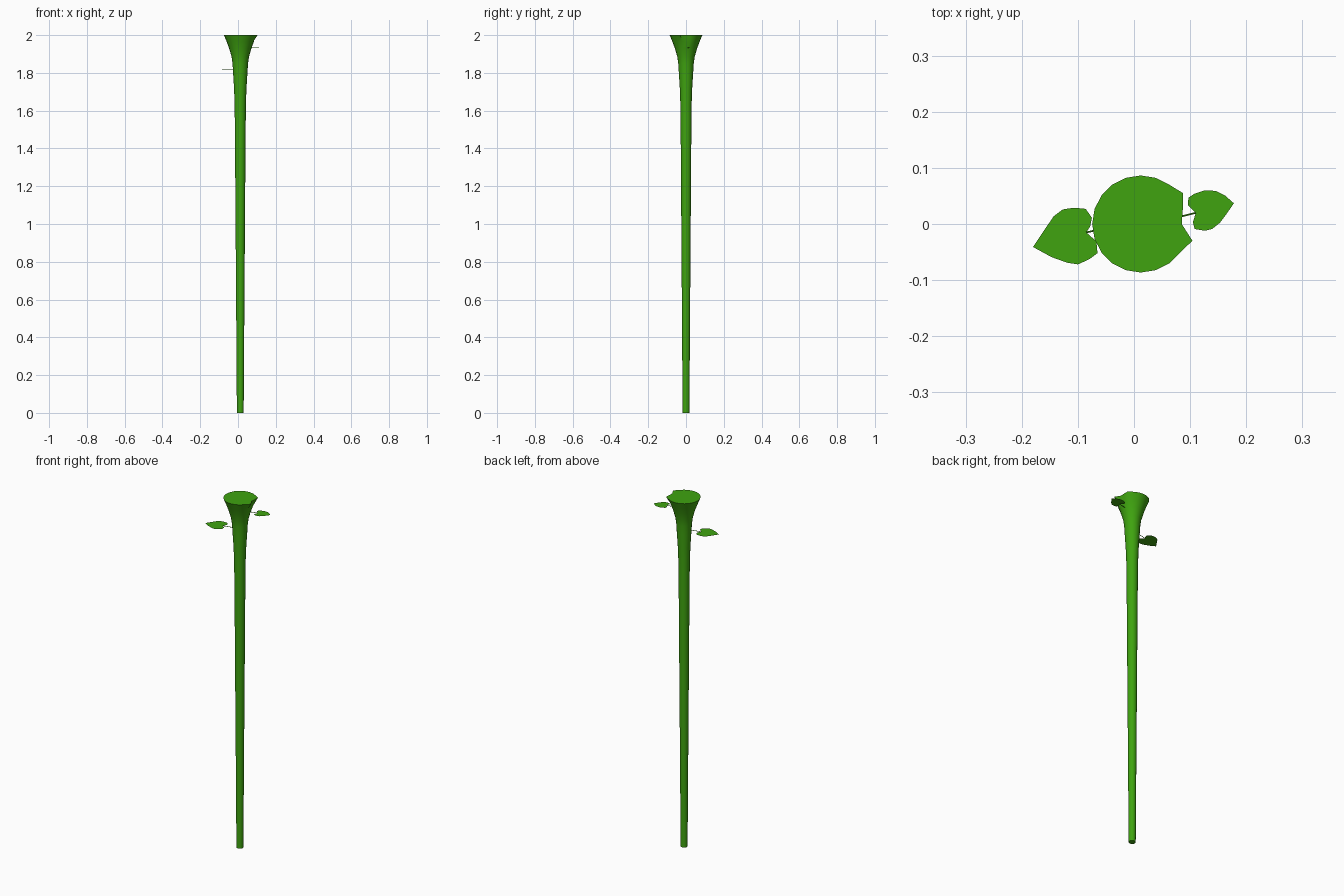
import bpy, bmesh, math

if "Cube" in bpy.data.objects:
    bpy.data.objects.remove(bpy.data.objects["Cube"])

green = bpy.data.materials.new("leaf_green")
green.diffuse_color = (0.05, 0.37, 0.005, 1)
green.use_nodes = True
green.node_tree.nodes["Principled BSDF"].inputs["Base Color"].default_value = green.diffuse_color
CX = 0.012
SIDES = 20


def finish(name, bm, smooth=True):
    bmesh.ops.recalc_face_normals(bm, faces=bm.faces)
    mesh = bpy.data.meshes.new(name)
    bm.to_mesh(mesh)
    bm.free()
    mesh.materials.append(green)
    ob = bpy.data.objects.new(name, mesh)
    bpy.context.collection.objects.link(ob)
    if smooth:
        bpy.context.view_layer.objects.active = ob
        ob.select_set(True)
        bpy.ops.object.shade_smooth_by_angle(angle=math.radians(40))
        ob.select_set(False)
    return ob


# Stem: lathed profile (radius, z), flaring into a capped cup
profile = [(0.018, 0), (0.021, 0.45), (0.0245, 0.95), (0.028, 1.45), (0.030, 1.64),
           (0.033, 1.72), (0.038, 1.80), (0.041, 1.85), (0.046, 1.885),
           (0.059, 1.93), (0.072, 1.965), (0.0865, 2.0)]
# The rim is pinched in on the +x side
rim_scale = {0: 0.845, 1: 0.91, 2: 1.08, SIDES - 1: 1.12}
bm = bmesh.new()
rings = []
for r, z in profile:
    ring = []
    for i in range(SIDES):
        a = 2 * math.pi * i / SIDES
        k = rim_scale.get(i, 1) if z == 2.0 else 1
        ring.append(bm.verts.new((CX + r * k * math.cos(a), r * k * math.sin(a), z)))
    rings.append(ring)
for low, high in zip(rings, rings[1:]):
    for i in range(SIDES):
        j = (i + 1) % SIDES
        bm.faces.new((low[i], low[j], high[j], high[i]))
bm.faces.new(rings[0][::-1])
bm.faces.new(rings[-1])
finish("stem", bm)


# Flat heart-shaped leaf blade
def leaf(name, outline, z):
    bm = bmesh.new()
    face = bm.faces.new([bm.verts.new((x, y, z)) for x, y in outline])
    if face.normal.z < 0:
        face.normal_flip()
    bmesh.ops.triangulate(bm, faces=[face])
    finish(name, bm, smooth=False)


# Thin stalk joining a leaf to the stem
def stalk(name, start, end, z, r=0.0015):
    bm = bmesh.new()
    dx, dy = end[0] - start[0], end[1] - start[1]
    n = math.hypot(dx, dy)
    ends = []
    for px, py in (start, end):
        ring = []
        for i in range(6):
            a = math.pi * i / 3
            s = r * math.cos(a)
            ring.append(bm.verts.new((px - dy / n * s, py + dx / n * s, z + r * math.sin(a))))
        ends.append(ring)
    for i in range(6):
        j = (i + 1) % 6
        bm.faces.new((ends[0][i], ends[0][j], ends[1][j], ends[1][i]))
    bm.faces.new(ends[0])
    bm.faces.new(ends[1])
    finish(name, bm)


leaf("left_leaf", [(-0.18, -0.041), (-0.158, -0.008), (-0.143, 0.014), (-0.127, 0.026),
                   (-0.107, 0.029), (-0.086, 0.027), (-0.075, 0.011), (-0.078, -0.004),
                   (-0.085, -0.015), (-0.067, -0.031), (-0.065, -0.052), (-0.08, -0.063),
                   (-0.1, -0.072), (-0.119, -0.069), (-0.147, -0.059)], 1.82)
stalk("left_stalk", (-0.02, 0), (-0.085, -0.015), 1.82)

leaf("right_leaf", [(0.178, 0.037), (0.162, 0.051), (0.146, 0.059), (0.126, 0.06),
                    (0.108, 0.054), (0.097, 0.047), (0.096, 0.034), (0.11, 0.02),
                    (0.105, 0.003), (0.108, -0.009), (0.126, -0.012), (0.139, -0.009),
                    (0.153, 0.002), (0.165, 0.018)], 1.932)
stalk("right_stalk", (0.055, 0.006), (0.11, 0.02), 1.932)
